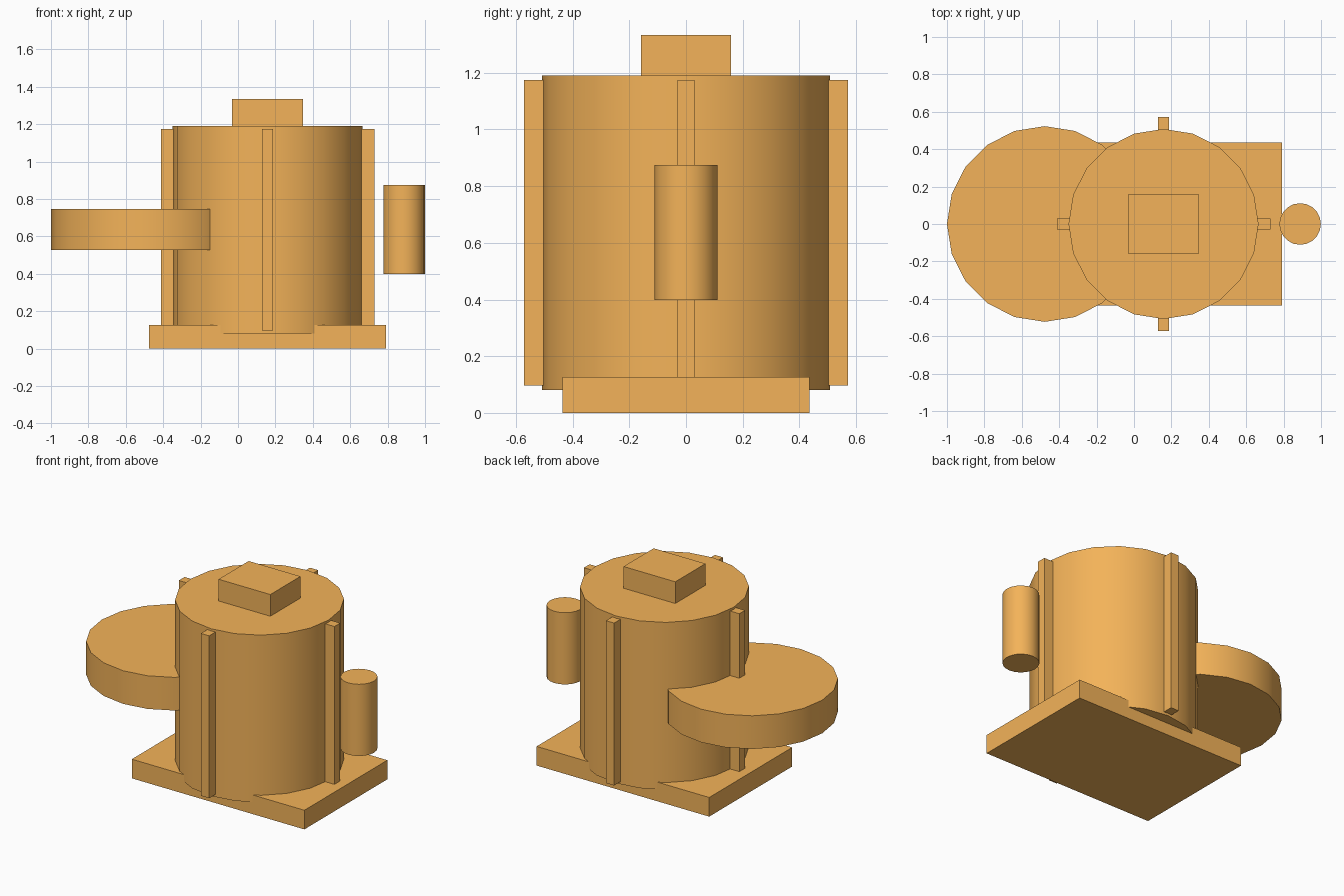
import bpy
from math import cos, sin, pi

if "Cube" in bpy.data.objects:
    bpy.data.objects.remove(bpy.data.objects["Cube"])

CX = 0.158      # axis of the main drum
R = 0.508       # drum radius

orange = bpy.data.materials.new("orange")
orange.diffuse_color = (0.9, 0.45, 0.1, 1)
orange.use_nodes = True
orange.node_tree.nodes["Principled BSDF"].inputs["Base Color"].default_value = orange.diffuse_color


def box(name, x, y, z):
    """Box from (min, max) ranges on each axis."""
    bpy.ops.mesh.primitive_cube_add(size=1, location=[sum(r) / 2 for r in (x, y, z)])
    ob = bpy.context.object
    ob.name = name
    ob.scale = [r[1] - r[0] for r in (x, y, z)]
    bpy.ops.object.transform_apply(location=False, rotation=False, scale=True)
    ob.data.materials.append(orange)


def cylinder(name, x, radius, z, sides=20):
    """Upright smooth-sided cylinder on the y = 0 plane."""
    bpy.ops.mesh.primitive_cylinder_add(vertices=sides, radius=radius, depth=z[1] - z[0],
                                        location=(x, 0, sum(z) / 2))
    ob = bpy.context.object
    ob.name = name
    bpy.ops.object.shade_smooth_by_angle()
    ob.data.materials.append(orange)


# Base plate and main drum
box("base_plate", (-0.475, 0.792), (-0.435, 0.435), (0, 0.127))
cylinder("main_drum", CX, R, (0.08, 1.19))

# Block on top of the drum
box("top_block", (-0.032, 0.348), (-0.158, 0.158), (1.18, 1.334))

# Side disc sunk into the drum, and the separate small post
cylinder("side_disc", -0.477, 0.523, (0.527, 0.747))
cylinder("side_post", 0.888, 0.111, (0.398, 0.874))

# Four vertical ribs around the drum
for i in range(4):
    a = i * pi / 2
    cx, cy = CX + 0.535 * cos(a), 0.535 * sin(a)
    hx, hy = (0.036, 0.03) if i % 2 == 0 else (0.03, 0.036)
    box(f"rib_{i + 1}", (cx - hx, cx + hx), (cy - hy, cy + hy), (0.097, 1.175))
